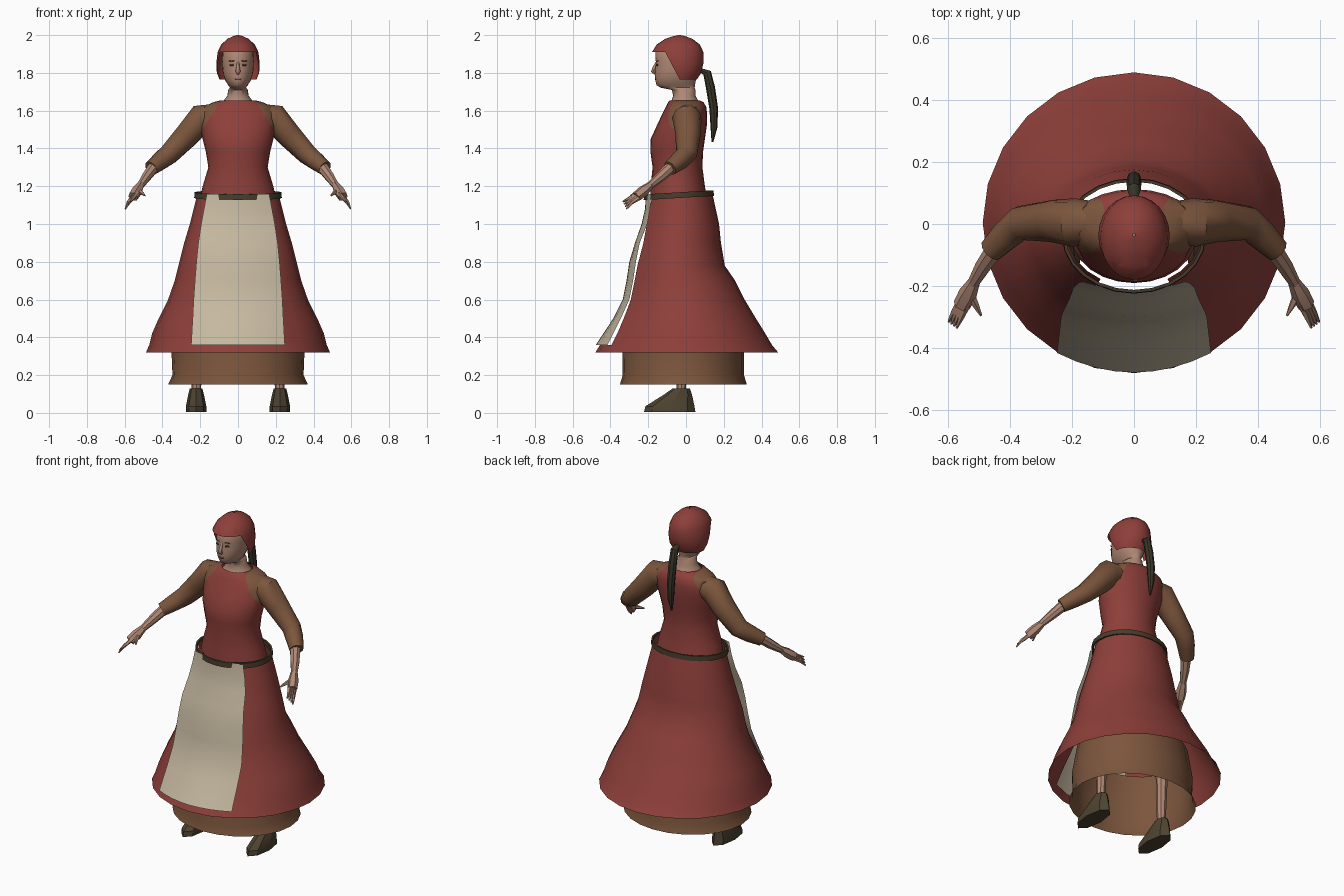
import bpy, bmesh, math
from mathutils import Vector

if "Cube" in bpy.data.objects:
    bpy.data.objects.remove(bpy.data.objects["Cube"], do_unlink=True)


def material(name, r, g, b):
    m = bpy.data.materials.new(name)
    m.use_nodes = True
    m.diffuse_color = (r, g, b, 1)
    m.node_tree.nodes["Principled BSDF"].inputs["Base Color"].default_value = (r, g, b, 1)
    return m


RED = material("red cloth", .27, .05, .042)
BROWN = material("brown cloth", .2, .092, .046)
CREAM = material("cream linen", .56, .48, .35)
SKIN = material("skin", .43, .245, .175)
HAIR = material("dark hair", .04, .036, .021)
LEATHER = material("shoe leather", .075, .056, .03)
BELT = material("belt leather", .065, .045, .025)
LIPS = material("lips", .19, .075, .06)


def finish(name, bm, *mats, angle=40):
    bmesh.ops.recalc_face_normals(bm, faces=bm.faces)
    me = bpy.data.meshes.new(name)
    bm.to_mesh(me)
    bm.free()
    for m in mats:
        me.materials.append(m)
    ob = bpy.data.objects.new(name, me)
    bpy.context.collection.objects.link(ob)
    bpy.ops.object.select_all(action='DESELECT')
    ob.select_set(True)
    bpy.context.view_layer.objects.active = ob
    bpy.ops.object.shade_smooth_by_angle(angle=math.radians(angle))
    return ob


def bridge(bm, loops, closed=True):
    for a, b in zip(loops, loops[1:]):
        n = len(a)
        for i in range(n if closed else n - 1):
            j = (i + 1) % n
            bm.faces.new((a[i], a[j], b[j], b[i]))


def loft(rows, n=24, cx=0, caps=False):
    """Stack oval rings given as (z, half width, front y, back y)."""
    bm = bmesh.new()
    loops = []
    for z, rx, yf, yb in rows:
        cy, ry = (yf + yb) / 2, (yb - yf) / 2
        loops.append([bm.verts.new((cx + rx * math.cos(math.tau * i / n),
                                    cy + ry * math.sin(math.tau * i / n), z))
                      for i in range(n)])
    bridge(bm, loops)
    if caps:
        bm.faces.new(loops[0])
        bm.faces.new(loops[-1])
    return bm


def tube(points, side=1, n=8, bm=None):
    """Sweep a round section along (x, y, z, radius) points."""
    bm = bm or bmesh.new()
    pts = [Vector((p[0] * side, p[1], p[2])) for p in points]
    loops = []
    for i, p in enumerate(pts):
        d = (pts[min(i + 1, len(pts) - 1)] - pts[max(i - 1, 0)]).normalized()
        u = d.cross(Vector((0, 1, .3))).normalized()
        v = d.cross(u)
        loops.append([bm.verts.new(p + points[i][3] * (u * math.cos(math.tau * k / n)
                                                       + v * math.sin(math.tau * k / n)))
                      for k in range(n)])
    bridge(bm, loops)
    bm.faces.new(loops[0])
    bm.faces.new(loops[-1])
    return bm


def cut(bm, co, no):
    bmesh.ops.bisect_plane(bm, geom=bm.verts[:] + bm.edges[:] + bm.faces[:],
                           plane_co=co, plane_no=no)


def plate(name, loc, size, mat, turn=0):
    bm = bmesh.new()
    bmesh.ops.create_uvsphere(bm, u_segments=10, v_segments=6, radius=1)
    ob = finish(name, bm, mat)
    ob.location, ob.scale, ob.rotation_euler[2] = loc, size, turn
    return ob


# Overskirt, open at the front behind the apron
bm = loft([(1.16, .215, -.2, .14), (1, .255, -.235, .175), (.9, .285, -.255, .185),
           (.78, .315, -.29, .205), (.7, .335, -.31, .26), (.6, .37, -.335, .31),
           (.5, .42, -.38, .37), (.42, .455, -.42, .42), (.36, .47, -.455, .455),
           (.32, .487, -.48, .488)])
gap = []
for f in bm.faces:
    c = f.calc_center_median()
    if c.z > .37 and c.y < 0 and abs(c.x) < .55 * -c.y:
        gap.append(f)
bmesh.ops.delete(bm, geom=gap, context='FACES')
finish("overskirt", bm, RED)

# Underskirt
finish("underskirt", loft([(.5, .33, -.29, .27), (.32, .352, -.337, .307),
                           (.2, .347, -.335, .307), (.15, .37, -.35, .322)]), BROWN)

# Apron: rows of z, half width, centre y, edge y
bm = bmesh.new()
loops = []
for z, w, yc, ye in [(1.16, .165, -.212, -.185), (1.08, .18, -.217, -.19),
                     (1, .195, -.235, -.205), (.9, .21, -.27, -.245), (.8, .22, -.3, -.265),
                     (.7, .228, -.315, -.28), (.6, .235, -.335, -.3), (.5, .24, -.385, -.345),
                     (.36, .248, -.478, -.415)]:
    loops.append([bm.verts.new((w * t / 4, yc + (ye - yc) * (t / 4) ** 2, z))
                  for t in range(-4, 5)])
bridge(bm, loops, closed=False)
finish("apron", bm, CREAM)

# Belt, dipping slightly at the front
belt = loft([(1.14, .222, -.214, .138), (1.14, .232, -.224, .148), (1.17, .23, -.222, .146),
             (1.17, .22, -.212, .136), (1.14, .222, -.214, .138)])
bmesh.ops.remove_doubles(belt, verts=belt.verts, dist=.0005)
for v in belt.verts:
    v.co.z += .06 * v.co.y
finish("belt", belt, BELT)

# Bodice with slanted shoulder seams
bm = loft([(1.14, .2, -.19, .11), (1.2, .187, -.187, .1), (1.3, .157, -.177, .087),
           (1.38, .17, -.188, .09), (1.45, .187, -.187, .1), (1.52, .2, -.155, .11),
           (1.58, .203, -.127, .112), (1.62, .185, -.107, .107), (1.645, .13, -.095, .093),
           (1.655, .09, -.085, .072)])
seam = Vector((.095, 0, 1.65))
slant = Vector((.16, 0, .1))
for s in (1, -1):
    cut(bm, (seam.x * s, 0, seam.z), (slant.x * s, 0, slant.z))
for f in bm.faces:
    c = f.calc_center_median()
    f.material_index = int((Vector((abs(c.x), 0, c.z)) - seam).dot(slant) > 0)
finish("bodice", bm, RED, BROWN)

# Arms, legs and shoes, one set for each side
for s, side in ((1, "left"), (-1, "right")):
    finish(side + "_sleeve", tube([(.09, .005, 1.58, .062), (.195, .005, 1.56, .078),
                                   (.265, .01, 1.475, .068), (.365, .003, 1.37, .056),
                                   (.41, -.035, 1.335, .05), (.46, -.085, 1.295, .04)],
                                  s, 10), BROWN)
    finish(side + "_forearm", tube([(.44, -.07, 1.31, .032), (.485, -.135, 1.25, .027),
                                    (.52, -.195, 1.2, .019)], s), SKIN)
    hand = tube([(.515, -.187, 1.207, .02), (.535, -.225, 1.175, .03),
                 (.555, -.262, 1.145, .028)], s, 6)
    for k in range(4):
        a = k / 3
        tube([(.562 - .025 * a, -.25 - .01 * a, 1.137 + .025 * a, .012),
              (.58 - .025 * a, -.285 - .012 * a, 1.115 + .022 * a, .01),
              (.596 - .025 * a, -.315 - .02 * a, 1.08 + .038 * a, .004)], s, 5, hand)
    tube([(.53, -.215, 1.18, .014), (.51, -.26, 1.165, .011), (.492, -.295, 1.15, .004)],
         s, 5, hand)
    finish(side + "_hand", hand, SKIN, angle=30)
    finish(side + "_leg", tube([(.22, -.02, .45, .035), (.22, -.025, .1, .024)], s), SKIN)
    finish(side + "_shoe", loft([(.005, .054, -.222, .05), (.035, .054, -.215, .045),
                                 (.095, .042, -.12, .032), (.13, .033, -.07, .02)],
                                8, .222 * s, True), LEATHER, angle=25)

# Neck and head
finish("head", loft([(1.62, .1, -.1, .085), (1.65, .078, -.078, .065), (1.68, .056, -.068, .05),
                     (1.71, .052, -.075, .05), (1.722, .043, -.135, .046),
                     (1.735, .052, -.156, .047), (1.76, .068, -.162, .052),
                     (1.79, .078, -.165, .06), (1.82, .083, -.163, .066),
                     (1.86, .085, -.16, .07), (1.91, .082, -.162, .07),
                     (1.95, .06, -.13, .05)], 20, caps=True), SKIN, angle=60)
finish("nose", tube([(0, -.155, 1.855, .007), (0, -.17, 1.825, .01), (0, -.175, 1.808, .013),
                     (0, -.162, 1.796, .008)], n=6), SKIN, angle=60)
plate("mouth", (0, -.161, 1.767), (.02, .004, .005), LIPS)
for s, side in ((1, "left"), (-1, "right")):
    plate(side + "_eye", (.033 * s, -.153, 1.842), (.015, .004, .006), HAIR, .3 * s)
    plate(side + "_brow", (.034 * s, -.152, 1.863), (.018, .003, .0025), LEATHER, .3 * s)

# Cap, cut away around the face
bm = loft([(1.765, .098, -.12, .058), (1.8, .112, -.14, .08), (1.85, .115, -.165, .092),
           (1.91, .108, -.18, .092), (1.95, .089, -.155, .073), (1.98, .056, -.11, .035),
           (1.995, .025, -.065, -.005), (2, .004, -.04, -.03)], 24)
edge, lean = Vector((0, -.11, 1.91)), Vector((0, 1, .53))
cut(bm, edge, lean)
opening = []
for f in bm.faces:
    c = f.calc_center_median()
    if c.z < 1.91 and (c - edge).dot(lean) < 0:
        opening.append(f)
bmesh.ops.delete(bm, geom=opening, context='FACES')
finish("cap", bm, RED)

# Braid hanging behind
finish("braid", tube([(0, .082, 1.812, .012), (0, .112, 1.8, .022), (0, .13, 1.72, .024),
                      (0, .147, 1.61, .023), (0, .148, 1.51, .018), (0, .14, 1.435, .005)]),
       HAIR)
